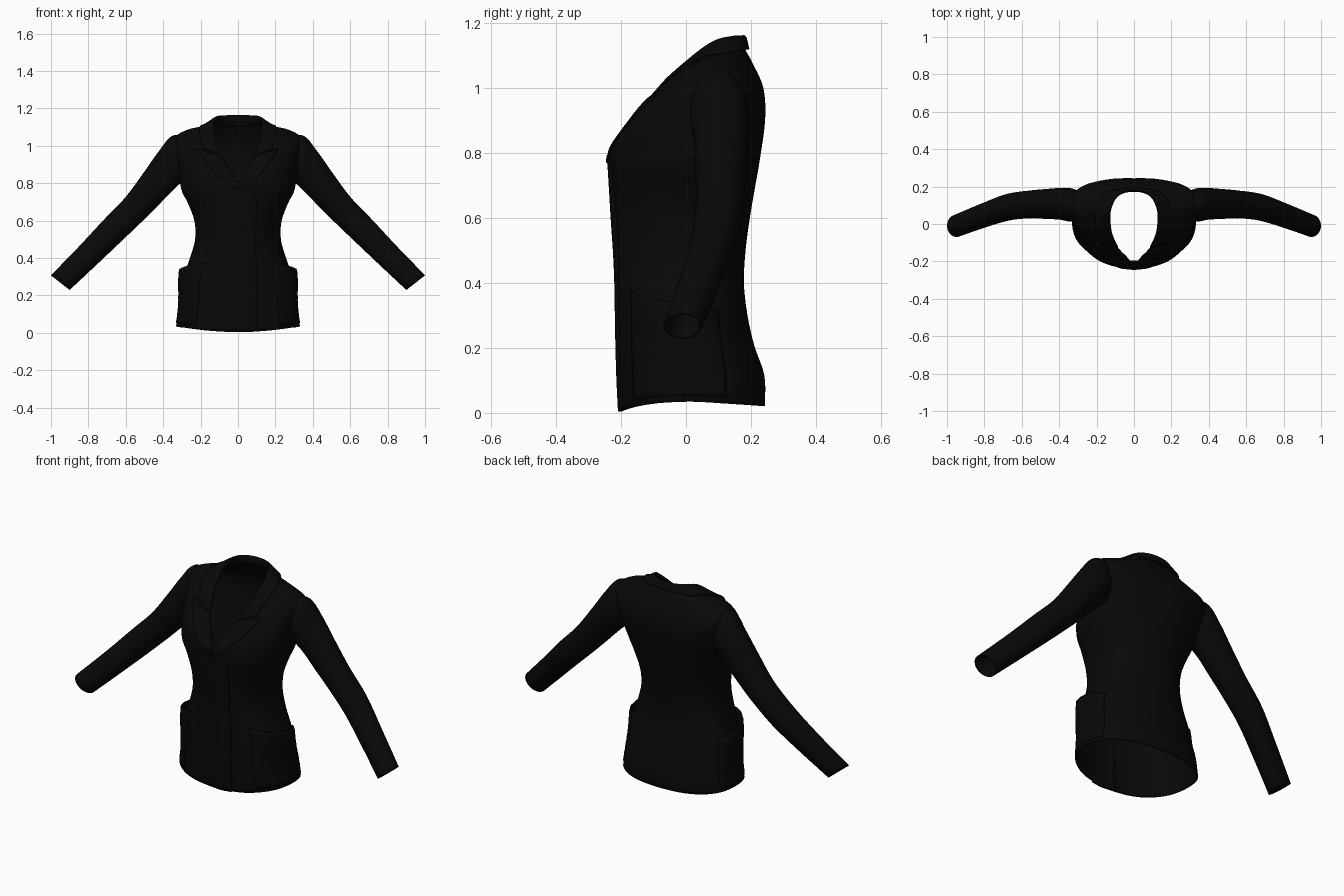
import bpy, math
from mathutils import Vector
from mathutils.bvhtree import BVHTree

if "Cube" in bpy.data.objects:
    bpy.data.objects.remove(bpy.data.objects["Cube"])

black = bpy.data.materials.new("black_wool")
black.diffuse_color = (0.0025, 0.0025, 0.0025, 1)
black.use_nodes = True
black.node_tree.nodes["Principled BSDF"].inputs["Base Color"].default_value = black.diffuse_color


def spline(pts, n, closed=False):
    """Catmull-Rom curve through all points, n steps per span."""
    pts = [Vector(p) for p in pts]
    m = len(pts)
    get = (lambda i: pts[i % m]) if closed else (
        lambda i: pts[i] if 0 <= i < m else (2 * pts[0] - pts[1] if i < 0 else 2 * pts[-1] - pts[-2]))
    out = []
    for i in range(m if closed else m - 1):
        a, b, c, d = (get(i + k) for k in (-1, 0, 1, 2))
        for k in range(n):
            t = k / n
            out.append(0.5 * (2 * b + (c - a) * t + (2 * a - 5 * b + 4 * c - d) * t * t
                              + (3 * b - a - 3 * c + d) * t ** 3))
    return out if closed else out + [pts[-1]]


def dense(grid, nu, nv, closed=False):
    rows = [spline(r, nu, closed) for r in grid]
    cols = [spline(c, nv) for c in zip(*rows)]
    return list(zip(*cols))


def quads(grid, closed=False):
    w = len(grid[0])
    verts = [p for r in grid for p in r]
    faces = [(j * w + i, j * w + (i + 1) % w, (j + 1) * w + (i + 1) % w, (j + 1) * w + i)
             for j in range(len(grid) - 1) for i in range(w if closed else w - 1)]
    return verts, faces


def cloth(name, grid, closed=False, mirror=False, thick=0.007):
    verts, faces = quads(grid, closed)
    me = bpy.data.meshes.new(name)
    me.from_pydata(verts, [], faces)
    me.materials.append(black)
    ob = bpy.data.objects.new(name, me)
    bpy.context.collection.objects.link(ob)
    s = ob.modifiers.new("thickness", "SOLIDIFY")
    s.thickness, s.offset = thick, 0
    if mirror:
        ob.modifiers.new("mirror", "MIRROR")
    bpy.ops.object.select_all(action='DESELECT')
    ob.select_set(True)
    bpy.context.view_layer.objects.active = ob
    bpy.ops.object.shade_smooth_by_angle(angle=math.radians(45))
    return ob


# Torso profile: height, half width, front y
PROFILE = spline([(0.0, 0.328, -0.200), (0.1, 0.313, -0.205), (0.2, 0.302, -0.208), (0.3, 0.288, -0.210),
                  (0.4, 0.253, -0.212), (0.5, 0.226, -0.217), (0.6, 0.230, -0.224),
                  (0.7, 0.267, -0.229), (0.78, 0.305, -0.232)], 8)
# Centre back: height, back y
BACK = spline([(0, 0.240, 0), (0.1, 0.238, 0), (0.2, 0.207, 0), (0.3, 0.186, 0), (0.4, 0.175, 0),
               (0.5, 0.18, 0), (0.6, 0.193, 0), (0.7, 0.21, 0), (0.78, 0.224, 0)], 8)


def ring(z, deg, off=0.0):
    k = min(range(len(PROFILE)), key=lambda i: abs(PROFILE[i].x - z))
    hw, yf, yb = PROFILE[k].y + off, PROFILE[k].z - off, BACK[k].y + off
    c, s = math.cos(math.radians(deg)), math.sin(math.radians(deg))
    e, yc = 0.86, 0.02
    x = hw * math.copysign(abs(c) ** e, c) if abs(c) > 1e-6 else 0
    y = yc + abs(s) ** e * ((yb - yc) if s > 0 else (yf - yc))
    hem = 0.035 - 0.014 * s if s > 0 else 0.004 + 0.031 * max(c, 0) ** 1.6
    return (x, y, z + hem * max(0, 1 - z / 0.3))


# Upper rows of the torso, front centre to back centre
CHEST = [(0, -0.23, 0.79), (0.10, -0.222, 0.82), (0.205, -0.17, 0.87), (0.29, -0.07, 0.90), (0.322, 0.06, 0.92),
         (0.315, 0.14, 0.92), (0.25, 0.20, 0.90), (0.13, 0.235, 0.90), (0, 0.24, 0.90)]
SHOULDER = [(0, -0.226, 0.797), (0.075, -0.20, 0.845), (0.18, -0.13, 0.94), (0.28, -0.03, 1.0), (0.342, 0.08, 1.03),
            (0.325, 0.15, 1.02), (0.25, 0.205, 1.0), (0.12, 0.23, 1.0), (0, 0.235, 1.0)]
YOKE = [(0, -0.22, 0.80), (0.055, -0.185, 0.86), (0.13, -0.12, 0.95), (0.20, -0.035, 1.035), (0.25, 0.07, 1.085),
        (0.23, 0.13, 1.085), (0.17, 0.17, 1.08), (0.09, 0.195, 1.08), (0, 0.20, 1.08)]
NECK = [(0, -0.212, 0.805), (0.04, -0.175, 0.865), (0.09, -0.12, 0.935), (0.12, -0.05, 1.01), (0.13, 0.03, 1.08),
        (0.125, 0.09, 1.12), (0.10, 0.14, 1.125), (0.055, 0.168, 1.125), (0, 0.175, 1.125)]
rows = [[ring(z, -90 + 22.5 * i) for i in range(9)]
        for z in (0.0, 0.1, 0.2, 0.3, 0.4, 0.5, 0.6, 0.7, 0.77)] + [CHEST, SHOULDER, YOKE, NECK]
full = [r + [(-x, y, z) for x, y, z in r[-2:0:-1]] for r in rows]
torso = dense(full, 6, 5, True)
cloth("torso", torso, closed=True)
tree = BVHTree.FromPolygons(*quads(torso, True))


def drape(grid, off):
    """Lay a patch onto the torso, off(i, j) units above the cloth."""
    out = []
    for j, r in enumerate(grid):
        line = []
        for i, p in enumerate(r):
            loc, n, _, _ = tree.find_nearest(p)
            if n.dot(loc - Vector((0, 0.04, min(loc.z, 0.8)))) < 0:
                n = -n
            line.append(loc + n * off(i, j))
        out.append(line)
    return out


# Front overlap panel, fading in at its hidden side and rounded into the lapel break
panel = []
for j in range(33):
    z = 0.002 + 0.785 * j / 32
    edge = 0.108 if z < 0.66 else 0.01 + 0.098 * math.sqrt(max(0, 1 - ((z - 0.66) / 0.128) ** 2))
    panel.append([Vector((-0.05 + (edge + 0.05) * i / 10, -0.25, z)) for i in range(11)])
cloth("front_overlap", drape(panel, lambda i, j: -0.001 + 0.009 * min(1, i / 6)), thick=0.006)

# Lapels, tight at the fold
lapel = dense([[(0.0, -0.235, 0.772), (0.042, -0.185, 0.86), (0.068, -0.15, 0.90), (0.092, -0.12, 0.94)],
               [(0.005, -0.235, 0.77), (0.085, -0.2, 0.84), (0.125, -0.15, 0.90), (0.15, -0.12, 0.96)],
               [(0.01, -0.24, 0.768), (0.115, -0.2, 0.835), (0.175, -0.14, 0.905), (0.21, -0.09, 0.978)]], 6, 4)
cloth("lapel", drape(lapel, lambda i, j: 0.012 - 0.005 * j / 8), mirror=True, thick=0.006)

# Collar: stand, fold and fall, mirrored round the back of the neck
FOLD = [(0.096, -0.125, 0.95), (0.127, -0.055, 1.03), (0.137, 0.03, 1.105), (0.127, 0.09, 1.145),
        (0.10, 0.143, 1.158), (0.055, 0.172, 1.16), (0, 0.181, 1.16)]
FALL = [(0.185, -0.098, 0.985), (0.202, -0.038, 1.047), (0.205, 0.05, 1.098), (0.182, 0.12, 1.11),
        (0.14, 0.168, 1.115), (0.075, 0.187, 1.12), (0, 0.192, 1.12)]
half = [NECK[2:], FOLD, FALL]
collar = [r + [(-x, y, z) for x, y, z in r[-2::-1]] for r in half]
cloth("collar", dense(collar, 5, 5))

# Sleeves: upper x z, lower x z, centre y, half depth
SLEEVE = [(0.27, 1.045, 0.28, 0.82, 0.095, 0.070), (0.35, 1.05, 0.325, 0.79, 0.102, 0.086),
          (0.42, 0.97, 0.375, 0.74, 0.108, 0.081), (0.50, 0.857, 0.43, 0.683, 0.107, 0.077),
          (0.60, 0.722, 0.505, 0.608, 0.105, 0.071), (0.72, 0.597, 0.625, 0.493, 0.090, 0.068),
          (0.85, 0.457, 0.757, 0.368, 0.046, 0.062), (0.997, 0.306, 0.902, 0.232, -0.01, 0.056)]
tube = []
for ux, uz, lx, lz, cy, d in SLEEVE:
    up, low = Vector((ux, cy, uz)), Vector((lx, cy, lz))
    mid, arm = (up + low) / 2, (up - low) / 2
    tube.append([mid + arm * math.cos(math.tau * i / 12) + Vector((0, d * math.sin(math.tau * i / 12), 0))
                 for i in range(12)])
cloth("sleeve", dense(tube, 3, 6, True), closed=True, mirror=True)

# Patch pockets wrapping the hips down to the hem, gaping at the top
pocket = []
for j in range(17):
    t = j / 16
    row = []
    for i in range(25):
        u = i / 24
        gape = 0.004 + 0.033 * t ** 2 * math.sin(math.pi * u) ** 0.7
        row.append(ring(0.02 + t * (0.355 - 0.06 * u), -50 + 74 * u, gape))
    pocket.append(row)
cloth("patch_pocket", pocket, mirror=True)
